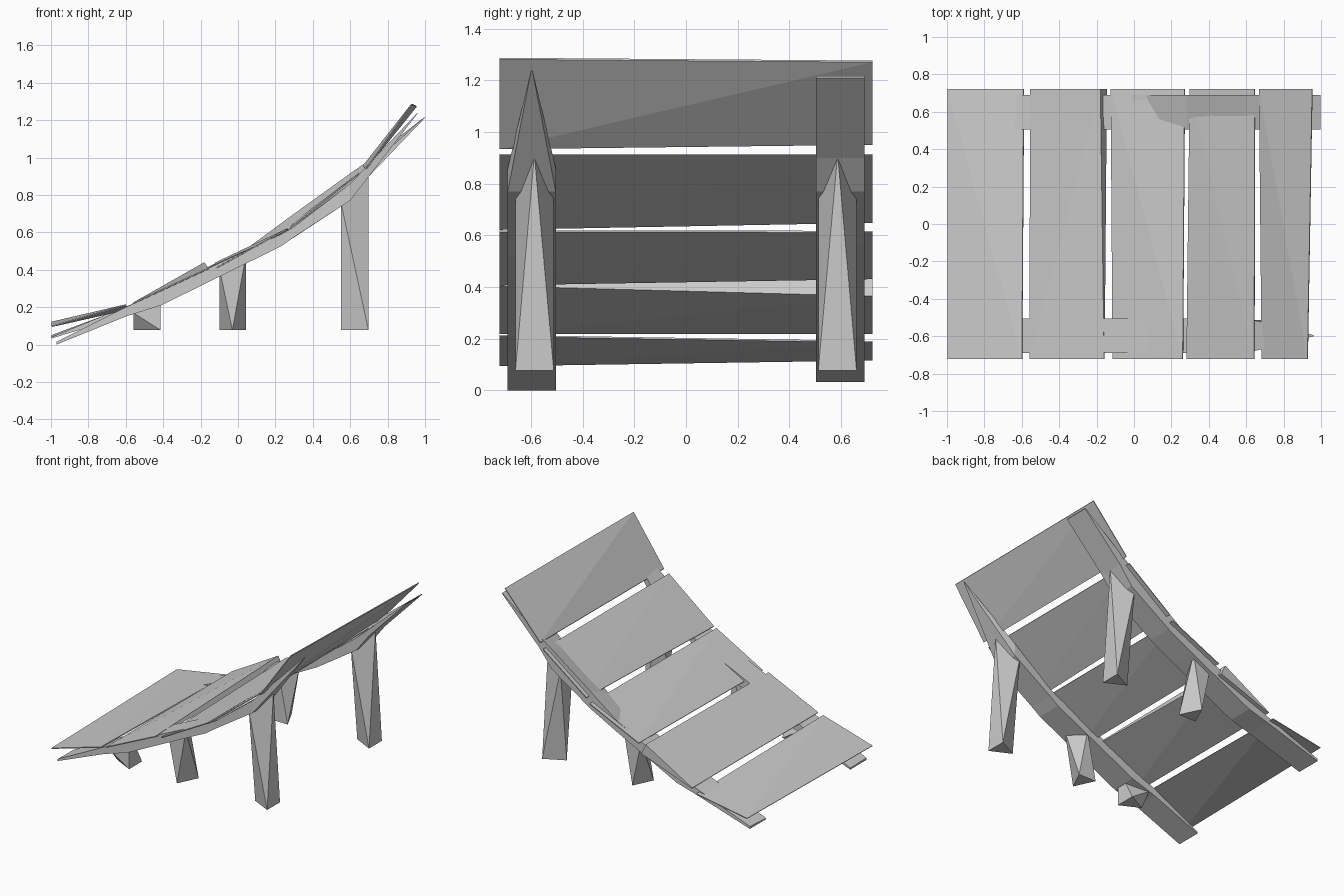
import bpy, bmesh


def finish(name, bm):
    bmesh.ops.recalc_face_normals(bm, faces=bm.faces)
    me = bpy.data.meshes.new(name)
    bm.to_mesh(me)
    bm.free()
    ob = bpy.data.objects.new(name, me)
    bpy.context.collection.objects.link(ob)


def hull(name, pts):
    bm = bmesh.new()
    vs = [bm.verts.new(p) for p in pts]
    out = bmesh.ops.convex_hull(bm, input=vs)
    loose = {g for g in out["geom_interior"] + out["geom_unused"]
             if isinstance(g, bmesh.types.BMVert) and not g.link_faces}
    bmesh.ops.delete(bm, geom=list(loose), context='VERTS')
    finish(name, bm)


# Slats: slightly twisted boards; (x, z) of low/high edge at y- then y+
W = 0.722
slats = [
    [(-0.998, 0.10), (-0.60, 0.215), (-0.998, 0.122), (-0.59, 0.192)],
    [(-0.56, 0.225), (-0.16, 0.41), (-0.555, 0.225), (-0.18, 0.44)],
    [(-0.115, 0.413), (0.26, 0.62), (-0.125, 0.437), (0.27, 0.618)],
    [(0.28, 0.628), (0.642, 0.915), (0.297, 0.655), (0.645, 0.915)],
    [(0.682, 0.94), (0.927, 1.288), (0.668, 0.957), (0.952, 1.277)],
]
for i, (a, b, c, d) in enumerate(slats):
    pts = []
    for (x, z), y in ((a, -W), (b, -W), (c, W), (d, W)):
        pts += [(x, y, z), (x + 0.003, y, z - 0.006)]
    if i == 1:
        pts.append((-0.145, W, 0.365))      # thick wedge end of this board
    hull(f"slat_{i + 1}", pts)


# Side rails: lofted sections of (x, bottom, top outer, top inner, half width)
def rail(name, side, stations):
    bm = bmesh.new()
    rings = []
    for x, zb, zo, zi, h in stations:
        yo, yi = side * (0.597 + h), side * (0.597 - h)
        rings.append([bm.verts.new(p) for p in
                      ((x, yo, zb), (x, yi, zb), (x, yi, zi), (x, yo, zo))])
    for r, s in zip(rings, rings[1:]):
        for k in range(4):
            bm.faces.new((r[k], r[(k + 1) % 4], s[(k + 1) % 4], s[k]))
    bm.faces.new(rings[0])
    bm.faces.new(rings[-1][::-1])
    finish(name, bm)


rail("front_rail", -1, [
    (-0.97, 0.0, 0.015, 0.012, 0.093), (-0.6, 0.15, 0.20, 0.20, 0.093),
    (-0.41, 0.21, 0.29, 0.30, 0.093), (0.23, 0.525, 0.59, 0.59, 0.093),
    (0.30, 0.575, 0.63, 0.63, 0.093), (0.60, 0.77, 0.86, 0.86, 0.093),
    (0.96, 1.235, 1.24, 1.24, 0.003)])
rail("back_rail", 1, [
    (-0.998, 0.032, 0.05, 0.04, 0.093), (-0.57, 0.165, 0.21, 0.215, 0.093),
    (-0.41, 0.21, 0.29, 0.29, 0.093), (0.07, 0.45, 0.53, 0.50, 0.093),
    (0.28, 0.56, 0.685, 0.62, 0.093), (0.60, 0.77, 0.915, 0.86, 0.093),
    (0.70, 0.90, 0.985, 0.95, 0.093), (0.998, 1.21, 1.217, 1.217, 0.093)])


# Legs: three-sided posts whose top triangle points opposite to the base
B, YO, YI, YM = 0.078, 0.66, 0.512, 0.587


def leg(name, side, base, top):
    hull(name, [(x, side * y, B) for x, y in base] +
         [(x, side * y, z) for x, y, z in top])


for side, n in ((-1, "front"), (1, "back")):
    leg(f"{n}_head_leg", side,
        [(0.697, YO), (0.697, YI), (0.55, YM)],
        [(0.697, YM, 0.913), (0.55, YO, 0.76), (0.55, YI, 0.78)])
    leg(f"{n}_middle_leg", side,
        [(-0.03, YO), (-0.10, YI), (0.042, YI)],
        [(-0.10, YO, 0.41), (0.042, YO, 0.475), (-0.03, YI, 0.43)])
leg("front_foot_leg", -1,
    [(-0.415, YO), (-0.415, YI), (-0.56, YM)],
    [(-0.415, YM, 0.22), (-0.56, YO, 0.17), (-0.56, YI, 0.17),
     (-0.415, YO, 0.21)])
